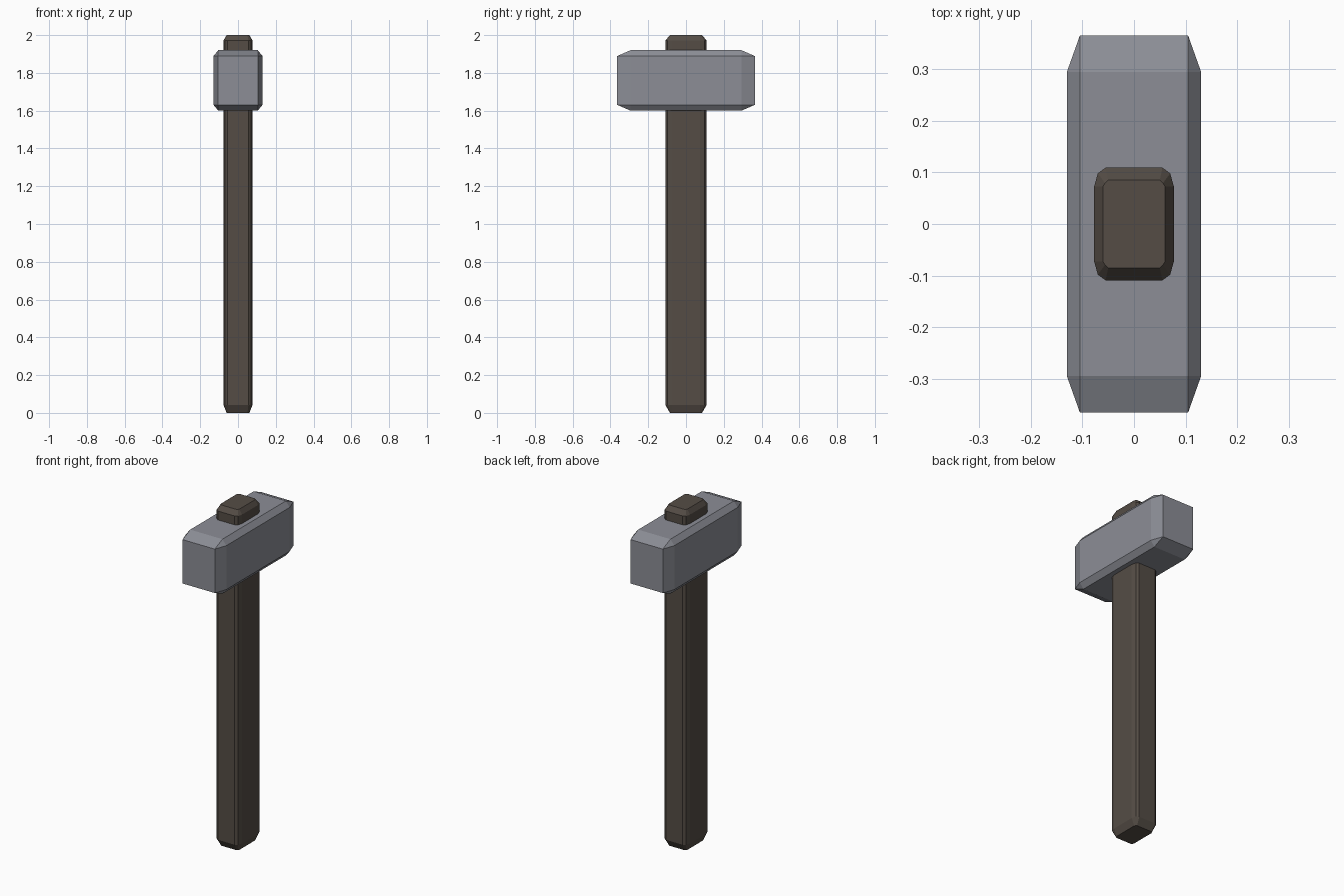
import bpy, bmesh
from mathutils import Vector

if "Cube" in bpy.data.objects:
    bpy.data.objects.remove(bpy.data.objects["Cube"])


def material(name, rgb):
    m = bpy.data.materials.new(name)
    m.diffuse_color = (*rgb, 1.0)
    m.use_nodes = True
    m.node_tree.nodes["Principled BSDF"].inputs["Base Color"].default_value = m.diffuse_color
    return m


def add_object(name, bm, mat):
    bmesh.ops.recalc_face_normals(bm, faces=bm.faces[:])
    me = bpy.data.meshes.new(name)
    bm.to_mesh(me)
    bm.free()
    me.materials.append(mat)
    ob = bpy.data.objects.new(name, me)
    bpy.context.collection.objects.link(ob)
    return ob


steel = material("grey steel", (0.262, 0.27, 0.305))
wood = material("dark wood", (0.089, 0.073, 0.060))

# Hammer head: evenly chamfered cube, stretched to size
bm = bmesh.new()
bmesh.ops.create_cube(bm, size=2)
bmesh.ops.bevel(bm, geom=bm.edges[:], offset=0.195, segments=1,
                affect='EDGES', offset_type='OFFSET')
bmesh.ops.scale(bm, vec=Vector((0.13, 0.365, 0.16)), verts=bm.verts[:])
bmesh.ops.translate(bm, vec=Vector((0, 0, 1.76)), verts=bm.verts[:])
add_object("hammer_head", bm, steel)

# Handle: rounded rectangular section, tapered at both ends
BODY = [(0.077, 0.073), (0.070, 0.098), (0.055, 0.109)]
END = [(0.060, 0.073), (0.056, 0.079), (0.050, 0.085)]


def ring(bm, corner, z):
    pts = []
    for sx, sy in ((1, 1), (-1, 1), (-1, -1), (1, -1)):
        quarter = corner if sx * sy > 0 else corner[::-1]
        pts += [(sx * x, sy * y, z) for x, y in quarter]
    return [bm.verts.new(p) for p in pts]


bm = bmesh.new()
rings = [ring(bm, c, z) for c, z in
         ((END, 0.0), (BODY, 0.042), (BODY, 1.972), (END, 2.0))]
for a, b in zip(rings, rings[1:]):
    n = len(a)
    for i in range(n):
        j = (i + 1) % n
        bm.faces.new((a[i], a[j], b[j], b[i]))
bm.faces.new(rings[0][::-1])
bm.faces.new(rings[-1])
add_object("handle", bm, wood)
